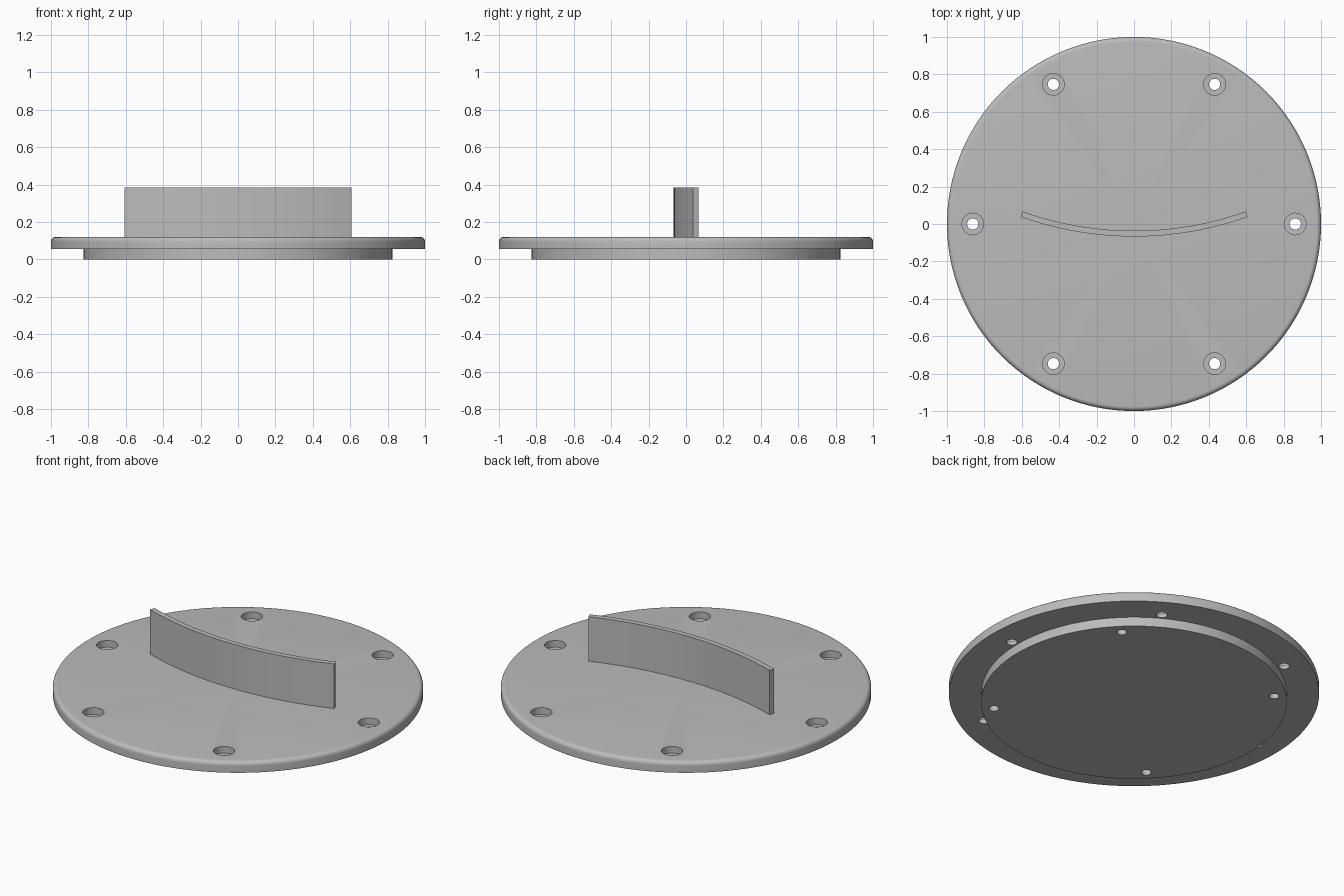
import bpy, bmesh, math

if "Cube" in bpy.data.objects:
    bpy.data.objects.remove(bpy.data.objects["Cube"])

grey = bpy.data.materials.new("light grey")
grey.diffuse_color = (0.5, 0.5, 0.5, 1)
grey.use_nodes = True
grey.node_tree.nodes["Principled BSDF"].inputs["Base Color"].default_value = grey.diffuse_color


def add_object(name, bm):
    bmesh.ops.recalc_face_normals(bm, faces=bm.faces)
    mesh = bpy.data.meshes.new(name)
    bm.to_mesh(mesh)
    bm.free()
    mesh.materials.append(grey)
    ob = bpy.data.objects.new(name, mesh)
    bpy.context.collection.objects.link(ob)
    return ob


def lathe(name, profile, steps):
    """Spin (radius, z) points round the z axis; ends lie on the axis."""
    bm = bmesh.new()
    vs = [bm.verts.new((r, 0, z)) for r, z in profile]
    es = [bm.edges.new(p) for p in zip(vs, vs[1:])]
    bmesh.ops.spin(bm, geom=vs + es, cent=(0, 0, 0), axis=(0, 0, 1),
                   angle=2 * math.pi, steps=steps, use_merge=True)
    bmesh.ops.remove_doubles(bm, verts=bm.verts, dist=1e-5)
    return add_object(name, bm)


def ring_of_pegs(name, count, ring, start, radius, z0, z1):
    """Cylinders evenly spaced on a circle, used as a cutter."""
    bm = bmesh.new()
    for i in range(count):
        a = start + i * 2 * math.pi / count
        new = bmesh.ops.create_cone(bm, cap_ends=True, segments=32, radius1=radius,
                                    radius2=radius, depth=z1 - z0)["verts"]
        bmesh.ops.translate(bm, verts=new, vec=(ring * math.cos(a), ring * math.sin(a),
                                                (z0 + z1) / 2))
    ob = add_object(name, bm)
    ob.hide_render = True
    return ob


def smooth(ob):
    bpy.ops.object.select_all(action='DESELECT')
    ob.select_set(True)
    bpy.context.view_layer.objects.active = ob
    bpy.ops.object.shade_smooth_by_angle(angle=math.radians(30))


# Cover plate: lower boss, wide flange and rounded top rim
TOP, FLANGE, RIM = 0.12, 0.055, 0.025
profile = [(0, 0), (0.825, 0), (0.825, FLANGE), (1, FLANGE)]
for i in range(7):
    a = i / 6 * math.pi / 2
    profile.append((1 - RIM + RIM * math.cos(a), TOP - RIM + RIM * math.sin(a)))
profile.append((0, TOP))
plate = lathe("cover_plate", profile, 128)

# Counterbored screw holes in the flange, blind pin holes under the boss
cutters = [
    ring_of_pegs("counterbore_cutter", 6, 0.862, 0, 0.058, 0.08, 0.2),
    ring_of_pegs("screw_hole_cutter", 6, 0.862, 0, 0.03, -0.1, 0.2),
    ring_of_pegs("pin_hole_cutter", 4, 0.76, math.pi / 4, 0.027, -0.1, 0.06),
]
bpy.context.view_layer.objects.active = plate
for c in cutters:
    mod = plate.modifiers.new(c.name, 'BOOLEAN')
    mod.operation, mod.solver, mod.object = 'DIFFERENCE', 'EXACT', c
    bpy.ops.object.modifier_apply(modifier=mod.name)
for c in cutters:
    bpy.data.objects.remove(c)
smooth(plate)

# Curved upright grip
R_IN, R_OUT, HALF, SEG = 1.78, 1.811, math.radians(19.6), 24
CENTRE_Y = R_OUT - 0.067
bm = bmesh.new()
angles = [-HALF + 2 * HALF * i / SEG for i in range(SEG + 1)]
outline = [(R_OUT, a) for a in angles] + [(R_IN, a) for a in reversed(angles)]
base = bm.faces.new([bm.verts.new((r * math.sin(a), CENTRE_Y - r * math.cos(a), TOP - 0.01))
                     for r, a in outline])
up = bmesh.ops.extrude_face_region(bm, geom=[base])["geom"]
bmesh.ops.translate(bm, verts=[v for v in up if isinstance(v, bmesh.types.BMVert)],
                    vec=(0, 0, 0.385 - TOP + 0.01))
grip = add_object("curved_grip", bm)
smooth(grip)
